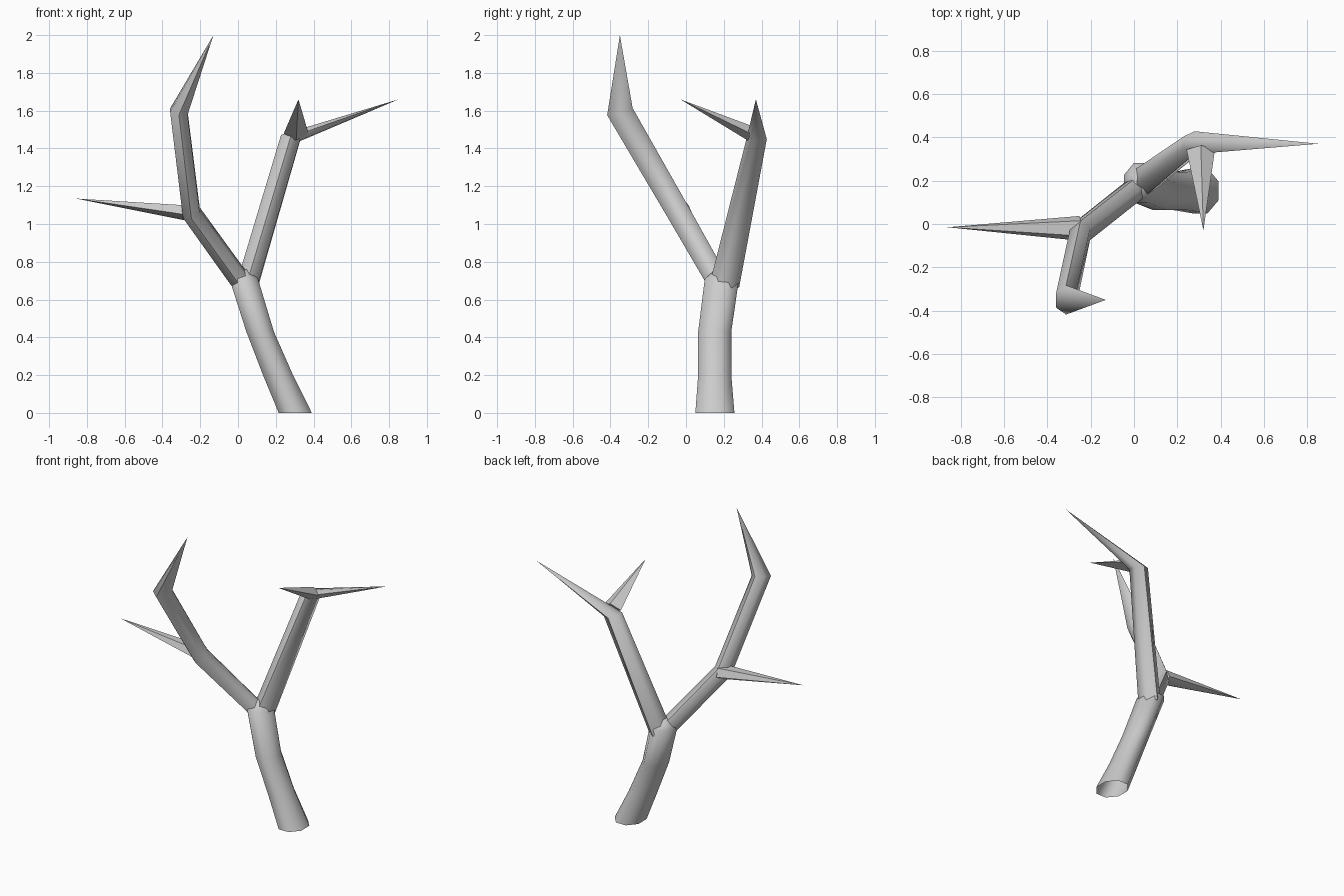
import bpy, bmesh, math
from mathutils import Vector

if "Cube" in bpy.data.objects:
    bpy.data.objects.remove(bpy.data.objects["Cube"])


def limb(name, nodes, sides, turn=0.0, cap_start=True, cap_end=False):
    """Sweep rings through nodes: (point, (radius_u, radius_v), normal or None).
    Radii of None make a pointed tip."""
    bm = bmesh.new()
    pts = [Vector(n[0]) for n in nodes]
    rings = []
    for i, (p, (_, radii, normal)) in enumerate(zip(pts, nodes)):
        if radii is None:
            rings.append([bm.verts.new(p)])
            continue
        if normal:
            n = Vector(normal).normalized()
        else:
            n = Vector()
            if i > 0:
                n += (p - pts[i - 1]).normalized()
            if i < len(pts) - 1:
                n += (pts[i + 1] - p).normalized()
            n.normalize()
        ref = Vector((0, 1, 0)) if abs(n.x) > 0.8 else Vector((1, 0, 0))
        u = (ref - n * ref.dot(n)).normalized()
        v = n.cross(u)
        ring = []
        for k in range(sides):
            a = 2 * math.pi * (k + turn) / sides
            ring.append(bm.verts.new(p + u * radii[0] * math.cos(a) + v * radii[1] * math.sin(a)))
        rings.append(ring)
    for a, b in zip(rings, rings[1:]):
        for k in range(sides):
            j = (k + 1) % sides
            if len(b) == 1:
                bm.faces.new((a[k], a[j], b[0]))
            else:
                bm.faces.new((a[k], a[j], b[j], b[k]))
    if cap_start:
        bm.faces.new(rings[0][::-1])
    if cap_end:
        bm.faces.new(rings[-1])
    bmesh.ops.recalc_face_normals(bm, faces=bm.faces[:])
    mesh = bpy.data.meshes.new(name)
    bm.to_mesh(mesh)
    bm.free()
    ob = bpy.data.objects.new(name, mesh)
    bpy.context.collection.objects.link(ob)
    bpy.ops.object.select_all(action='DESELECT')
    ob.select_set(True)
    bpy.context.view_layer.objects.active = ob
    bpy.ops.object.shade_smooth_by_angle(angle=math.radians(62))
    return ob


UP = (0, 0, 1)

# Leaning trunk, open at the bottom
limb("trunk", [
    ((0.303, 0.153, 0.0), (0.095, 0.112), UP),
    ((0.212, 0.152, 0.2), (0.086, 0.095), UP),
    ((0.117, 0.152, 0.43), (0.079, 0.095), UP),
    ((0.030, 0.190, 0.71), (0.082, 0.098), UP),
    ((0.030, 0.190, 0.76), (0.030, 0.035), UP),
], 8, 0.5, cap_start=False, cap_end=True)

# Left branch, bending up into its pointed end
limb("left_branch", [
    ((0.005, 0.160, 0.71), (0.055, 0.058), None),
    ((-0.247, -0.040, 1.06), (0.054, 0.062), None),
    ((-0.313, -0.350, 1.595), (0.054, 0.070), None),
    ((-0.13, -0.35, 2.0), None, None),
], 6, 0.5)

# Right branch, bending sideways into its pointed end
limb("right_branch", [
    ((0.050, 0.205, 0.68), (0.064, 0.078), None),
    ((0.278, 0.375, 1.455), (0.060, 0.053), (0.27, 0.1, 0.96)),
    ((0.85, 0.37, 1.66), None, None),
], 6, 0.5)

# Side twigs
limb("left_twig", [
    ((-0.25, -0.020, 1.06), (0.060, 0.046), None),
    ((-0.86, -0.015, 1.135), None, None),
], 5, 0.25)
limb("front_twig", [
    ((0.308, 0.345, 1.478), (0.066, 0.040), None),
    ((0.32, -0.03, 1.66), None, None),
], 4)
